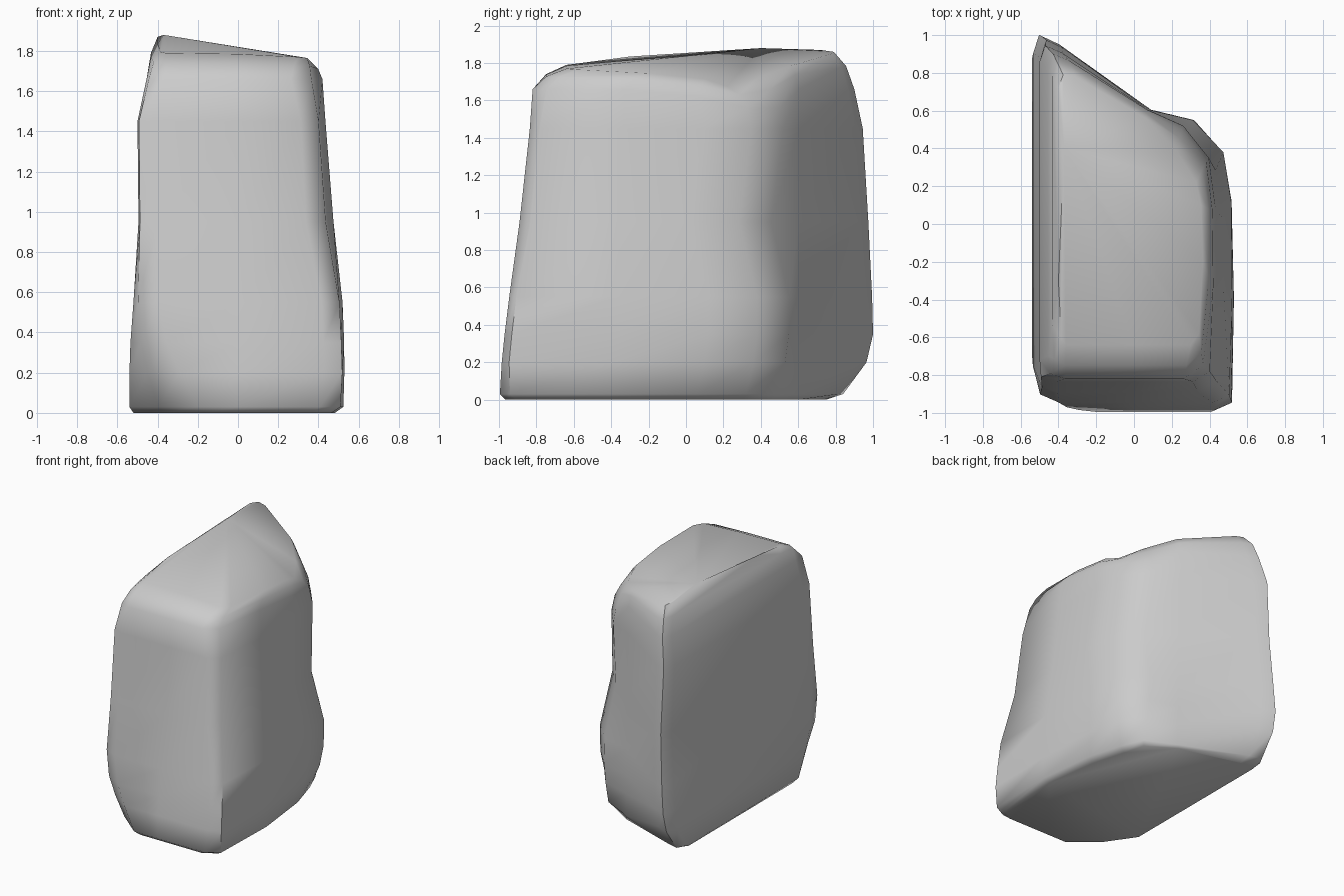
import bpy, bmesh, math

if "Cube" in bpy.data.objects:
    bpy.data.objects.remove(bpy.data.objects["Cube"])

# Plan outline (u, v): straight left side, slanted back, rounded corners
PLAN = [(-.8, -1), (0, -1), (.8, -1), (.97, -.96), (1, -.4), (.99, .1), (.91, .36), (.6, .53),
        (.17, .605), (-.76, .955), (-.94, 1), (-1, .9), (-1, -.85), (-.975, -.965)]
BACK_RIGHT = (5, 6, 7)

# Levels: z, left, right, front, back tip, back right pinch, cuts: front left, front right, back right
LEVELS = [(0, .52, .50, .965, .75, -.06, .14, .03, .09),
          (.03, .54, .54, .995, .84, -.04, .13, .02, .08),
          (.2, .54, .535, .985, .965, .0, .08, .0, .03),
          (.35, .535, .53, .97, 1.0, .02, .04, .0, .01),
          (.55, .52, .52, .945, .995, .02, .01, .0, .0),
          (.95, .495, .475, .89, .975, -.075, -.005, .035, .0),
          (1.45, .50, .435, .835, .945, -.01, -.005, .03, .0),
          (1.66, .455, .42, .82, .9, -.03, .0, .06, .0)]

# Rim of the sloping top
TOP = [(-.36, -.64, 1.79), (0, -.64, 1.785), (.3, -.64, 1.77), (.345, -.58, 1.765), (.365, -.2, 1.745),
       (.355, .10, 1.715), (.33, .22, 1.675), (.23, .38, 1.72), (.06, .56, 1.785), (-.31, .78, 1.85),
       (-.375, .79, 1.86), (-.40, .72, 1.87), (-.40, -.3, 1.835), (-.385, -.6, 1.795)]


def ring(z, left, right, front, back, pinch, cut_l, cut_r, cut_b):
    pts = []
    for i, (u, v) in enumerate(PLAN):
        x = u * (right if u > 0 else left)
        y = v * front if v < 0 else v
        h = z
        if v > .6:
            y = .6 + (v - .6) / .4 * (back - .6)
        if i in BACK_RIGHT:
            y += pinch
            if z > 1.6:
                h -= .1 if i > 5 else .04
        # Bevel the two front corners and the back right foot
        x += {0: 1.8, 13: 1}.get(i, 0) * cut_l - {2: 1.2, 3: .7}.get(i, 0) * cut_r
        y += {12: 1.8, 13: 1}.get(i, 0) * cut_l + {3: .7}.get(i, 0) * cut_r
        x -= {4: .2, 5: .8, 6: 1.2}.get(i, 0) * cut_b
        pts.append((x, y, h))
    return pts


# Rock body: loft the levels and cap both ends
bm = bmesh.new()
rings = [[bm.verts.new(p) for p in ring(*l)] for l in LEVELS]
# Softened shoulder between the upper level and the top rim
mid = [bm.verts.new((a[0] * .6 + b[0] * .4, a[1] * .6 + b[1] * .4, a[2] * .38 + b[2] * .62))
       for a, b in zip(ring(*LEVELS[-1]), TOP)]
rings += [mid, [bm.verts.new(p) for p in TOP]]
n = len(PLAN)
for lo, hi in zip(rings, rings[1:]):
    for i in range(n):
        j = (i + 1) % n
        bm.faces.new((lo[i], lo[j], hi[j], hi[i]))
bm.faces.new(rings[0][::-1])
# High point on the left of the top
peak = bm.verts.new((-.37, .4, 1.88))
for i in range(n):
    bm.faces.new((rings[-1][i], rings[-1][(i + 1) % n], peak))
bmesh.ops.recalc_face_normals(bm, faces=bm.faces)
mesh = bpy.data.meshes.new("rock")
bm.to_mesh(mesh)
bm.free()
rock = bpy.data.objects.new("rock", mesh)
bpy.context.collection.objects.link(rock)
bpy.context.view_layer.objects.active = rock
rock.select_set(True)
bpy.ops.object.shade_smooth_by_angle(angle=math.radians(60))
